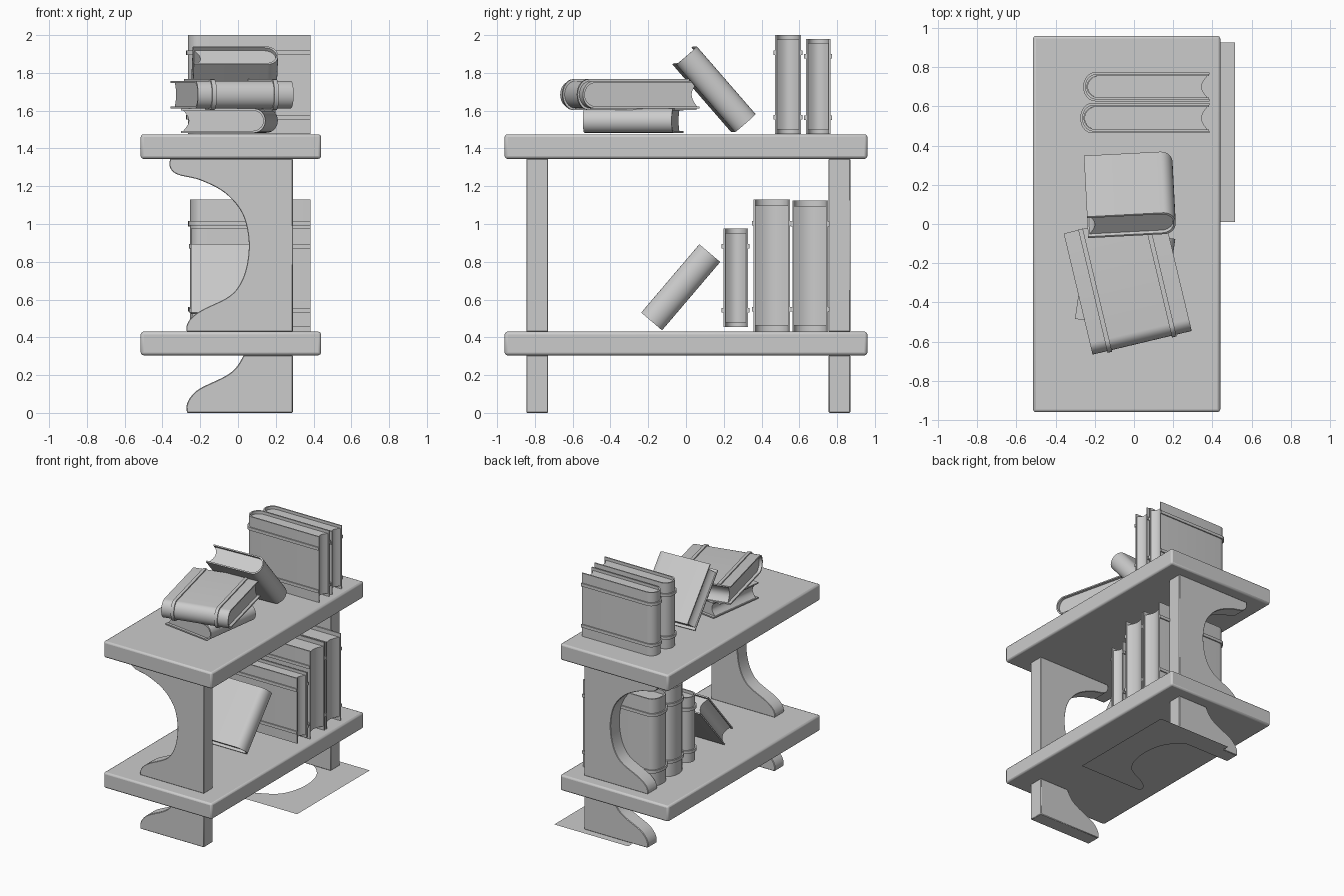
import bpy, bmesh
from math import sin, cos, pi, radians
from mathutils import Matrix, Vector

if "Cube" in bpy.data.objects:
    bpy.data.objects.remove(bpy.data.objects["Cube"])


def finish(bm, name, matrix=None, bevel=0, segments=2):
    bmesh.ops.recalc_face_normals(bm, faces=bm.faces)
    me = bpy.data.meshes.new(name)
    bm.to_mesh(me)
    bm.free()
    ob = bpy.data.objects.new(name, me)
    bpy.context.collection.objects.link(ob)
    if matrix:
        ob.matrix_world = matrix
    if bevel:
        m = ob.modifiers.new("edge", 'BEVEL')
        m.width, m.segments, m.limit_method = bevel, segments, 'ANGLE'
        m.angle_limit = radians(40)
    bpy.ops.object.select_all(action='DESELECT')
    ob.select_set(True)
    bpy.context.view_layer.objects.active = ob
    bpy.ops.object.shade_smooth_by_angle(angle=radians(35))
    return ob


def prism(bm, pts, offset):
    """Extrude a closed outline of 3D points along offset."""
    f = bm.faces.new([bm.verts.new(p) for p in pts])
    r = bmesh.ops.extrude_face_region(bm, geom=[f], use_keep_orig=True)
    vs = [g for g in r['geom'] if isinstance(g, bmesh.types.BMVert)]
    bmesh.ops.translate(bm, verts=vs, vec=offset)


def smooth_path(p, n=6):
    """Catmull-Rom samples through the given 2D points."""
    p = [Vector(q) for q in p]
    q = [p[0]] + p + [p[-1]]
    out = []
    for i in range(1, len(q) - 2):
        a, b, c, d = q[i - 1:i + 3]
        for k in range(n):
            t = k / n
            out.append(0.5 * (2 * b + (c - a) * t + (2 * a - 5 * b + 4 * c - d) * t * t
                              + (3 * b - a - 3 * c + d) * t ** 3))
    return out + [p[-1]]


# Shelves
for name, z0, z1 in (("bottom_shelf", 0.305, 0.43), ("top_shelf", 1.345, 1.475)):
    bm = bmesh.new()
    prism(bm, [(-0.515, -0.96, z0), (0.44, -0.96, z0), (0.44, 0.96, z0), (-0.515, 0.96, z0)],
          (0, 0, z1 - z0))
    finish(bm, name, bevel=0.014)

# Curved supports and feet at both ends
support = [(0.29, 0.43), (0.29, 1.345)] + smooth_path([
    (-0.36, 1.345), (-0.36, 1.3), (-0.32, 1.262), (-0.2, 1.232), (-0.07, 1.165), (0.02, 1.06),
    (0.055, 0.93), (0.05, 0.8), (0.015, 0.69), (-0.05, 0.615), (-0.19, 0.545), (-0.25, 0.5),
    (-0.272, 0.46), (-0.272, 0.43)])
foot = [(0.29, 0.0), (0.29, 0.305)] + smooth_path([
    (0.03, 0.305), (-0.01, 0.24), (-0.07, 0.193), (-0.2, 0.13), (-0.25, 0.085),
    (-0.272, 0.04), (-0.27, 0.0)])
for end, y in (("front", -0.845), ("back", 0.755)):
    for part, prof in (("support", support), ("foot", foot)):
        bm = bmesh.new()
        prism(bm, [(x, y, z) for x, z in prof], (0, 0.115, 0))
        finish(bm, f"{end}_{part}", bevel=0.006, segments=1)

# Flat sheet on the floor with the support outline
bm = bmesh.new()
bm.faces.new([bm.verts.new((x + 0.225, z - 0.43 + 0.01, 0)) for x, z in support])
finish(bm, "floor_template")


def spine_u(d, t, bulge, n=14):
    """Open U outline: cover, round spine, cover."""
    arc = [(-d / 2 + bulge - bulge * sin(pi * i / n), t / 2 * cos(pi * i / n))
           for i in range(n + 1)]
    return arc


def u_shape(d, t, bulge, w, end):
    """Closed U outline of wall w, open at x = end."""
    outer = [(end, t / 2)] + spine_u(d, t, bulge) + [(end, -t / 2)]
    di, ti = d - 2 * w, t - 2 * w
    inner = [(end, ti / 2)] + spine_u(di, ti, bulge) + [(end, -ti / 2)]
    return outer + inner[::-1]


def book(name, d, t, h, matrix, bands=True):
    """Spine at -x, thickness along y, height along z, centred."""
    bm = bmesh.new()
    b, w, rec = 0.06, 0.010, 0.022 * h / 0.5

    def slab(pts, z0, z1):
        prism(bm, [(x, y, z0) for x, y in pts], (0, 0, z1 - z0))
    # cover
    slab(u_shape(d, t, b, w, d / 2), -h / 2, h / 2)
    # page block with a hollow fore edge
    tp = t - 2 * w + 0.001
    fore = [(d / 2 - 0.008 - 0.03 * sin(pi * i / 10), -tp / 2 + tp * i / 10) for i in range(11)]
    slab(spine_u(d - 2 * w - 0.005, tp, b) + fore, -h / 2 + rec, h / 2 - rec)
    # raised bands
    if bands:
        for z in (-0.33 * h, 0.32 * h):
            slab(u_shape(d + 0.018, t + 0.018, b, 0.011, d / 2 + 0.002), z - 0.012, z + 0.012)
    return finish(bm, name, matrix)


# Upright books: y range, z range, spine x
for name, y0, y1, z0, z1, x0 in (
        ("top_book_1", 0.472, 0.608, 1.476, 2.0, -0.265),
        ("top_book_2", 0.635, 0.765, 1.476, 1.98, -0.25),
        ("lower_book_1", 0.198, 0.328, 0.455, 0.975, -0.25),
        ("lower_book_2", 0.358, 0.55, 0.431, 1.13, -0.255),
        ("lower_book_3", 0.563, 0.752, 0.431, 1.125, -0.255)):
    d = 0.383 - x0
    book(name, d, y1 - y0, z1 - z0,
         Matrix.Translation((x0 + d / 2, (y0 + y1) / 2, (z0 + z1) / 2)))

# Leaning books, spine towards +x
for name, loc, tilt, yaw in (("top_leaning_book", (-0.02, 0.15, 1.713), 41, 3),
                             ("lower_leaning_book", (-0.025, -0.028, 0.665), -40.4, 0)):
    m = (Matrix.Translation(loc) @ Matrix.Rotation(radians(yaw), 4, 'Z')
         @ Matrix.Rotation(radians(tilt), 4, 'X') @ Matrix.Rotation(pi, 4, 'Z'))
    book(name, 0.45, 0.145, 0.475, m, bands=False)


def lying(loc, angle):
    """Lay a book flat; angle is the direction from spine to fore edge."""
    a = radians(angle)
    x, y = Vector((cos(a), sin(a), 0)), Vector((0, 0, 1))
    m = Matrix((x, y, x.cross(y))).transposed().to_4x4()
    return Matrix.Translation(loc) @ m


# Stacked books lying flat
book("stack_lower_book", 0.45, 0.128, 0.475, lying((-0.045, -0.28, 1.547), 172), bands=False)
book("stack_upper_book", 0.635, 0.145, 0.52, lying((-0.032, -0.297, 1.685), 103.4))
